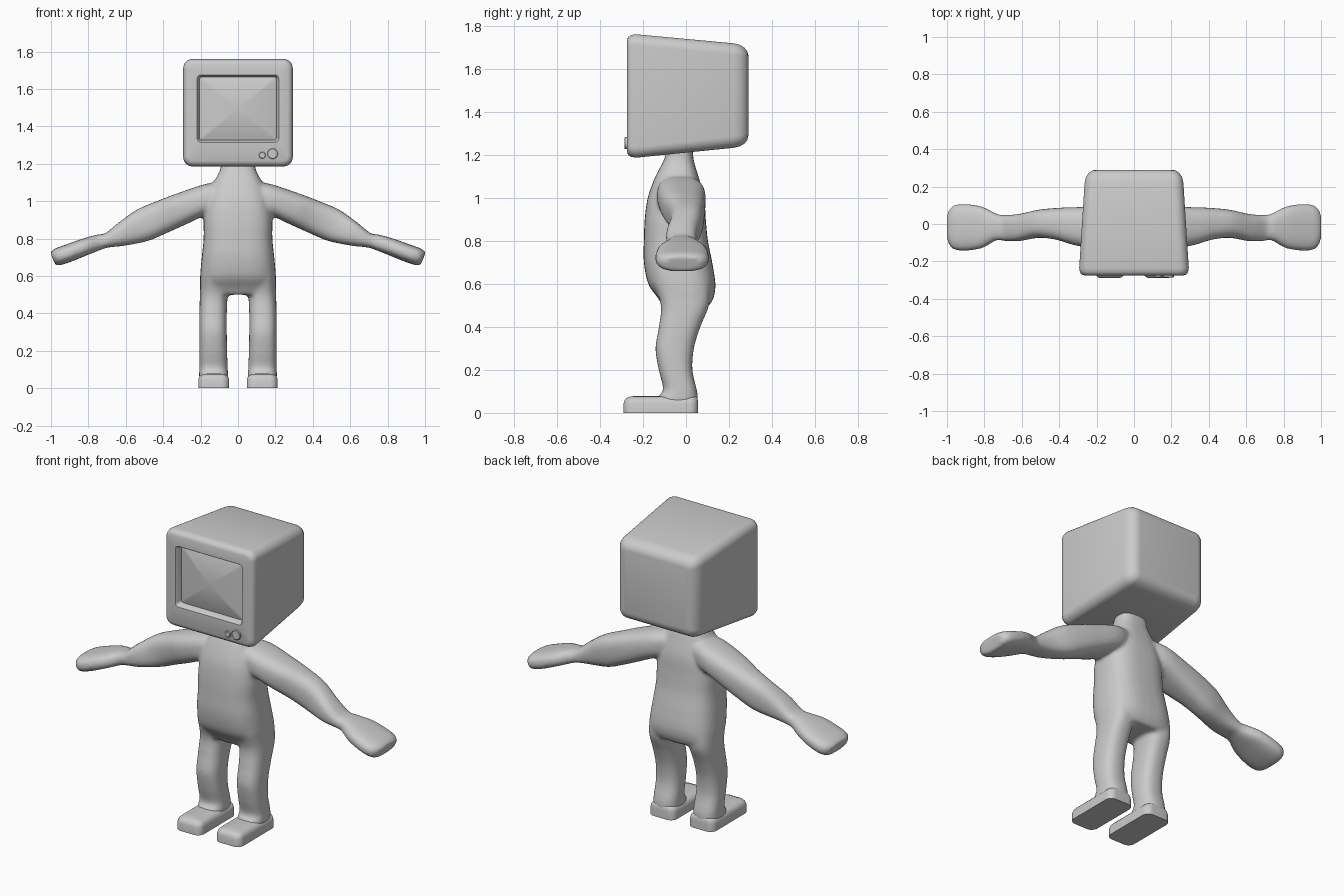
import bpy, bmesh, math
from mathutils import Vector

if "Cube" in bpy.data.objects:
    bpy.data.objects.remove(bpy.data.objects["Cube"])

grey = bpy.data.materials.new("plain grey")
grey.diffuse_color = (0.6, 0.6, 0.6, 1)
grey.use_nodes = True
grey.node_tree.nodes["Principled BSDF"].inputs["Base Color"].default_value = grey.diffuse_color


def bridge(bm, rings):
    """Skin a list of equal point rings and cap both ends."""
    loops = [[bm.verts.new(p) for p in ring] for ring in rings]
    n = len(loops[0])
    for a, b in zip(loops, loops[1:]):
        for i in range(n):
            j = (i + 1) % n
            bm.faces.new((a[i], a[j], b[j], b[i]))
    bm.faces.new(loops[0])
    bm.faces.new(loops[-1])


def finish(name, bm, angle=35):
    bmesh.ops.recalc_face_normals(bm, faces=bm.faces)
    me = bpy.data.meshes.new(name)
    bm.to_mesh(me)
    bm.free()
    ob = bpy.data.objects.new(name, me)
    bpy.context.collection.objects.link(ob)
    me.materials.append(grey)
    bpy.ops.object.select_all(action='DESELECT')
    ob.select_set(True)
    bpy.context.view_layer.objects.active = ob
    bpy.ops.object.shade_smooth_by_angle(angle=math.radians(angle))
    return ob


def spline(keys, steps=5):
    """Catmull-Rom interpolation of section parameters."""
    k = [Vector(v) for v in keys]
    out = []
    for i in range(len(k) - 1):
        p0, p1, p2, p3 = k[max(i - 1, 0)], k[i], k[i + 1], k[min(i + 2, len(k) - 1)]
        for s in range(steps):
            t = s / steps
            out.append(0.5 * (2 * p1 + (p2 - p0) * t + (2 * p0 - 5 * p1 + 4 * p2 - p3) * t * t
                              + (3 * p1 - p0 - 3 * p2 + p3) * t ** 3))
    return out + [k[-1]]


def limb(bm, keys, side=1, power=2.5):
    """Sections: (xa, za, xb, zb, y0, y1) across the limb, as superellipses."""
    rings = []
    for xa, za, xb, zb, y0, y1 in spline(keys):
        ring = []
        for i in range(32):
            t = 2 * math.pi * i / 32
            c, s = math.cos(t), math.sin(t)
            u = 0.5 + 0.5 * math.copysign(abs(c) ** (2 / power), c)
            v = 0.5 + 0.5 * math.copysign(abs(s) ** (2 / power), s)
            ring.append((side * (xa + (xb - xa) * u), y0 + (y1 - y0) * v, za + (zb - za) * u))
        rings.append(ring)
    bridge(bm, rings)


def round_rect(u0, u1, v0, v1, r, m=8):
    pts = []
    for q, (cu, cv) in enumerate(((u1 - r, v1 - r), (u0 + r, v1 - r), (u0 + r, v0 + r), (u1 - r, v0 + r))):
        for i in range(m + 1):
            t = math.pi / 2 * (q + i / m)
            pts.append((cu + r * math.cos(t), cv + r * math.sin(t)))
    return pts


# body: torso, arms and legs fused into one smooth skin
bm = bmesh.new()
torso = [(1.24, .088, -.085, .03), (1.17, .095, -.105, .037), (1.10, .13, -.142, .058),
         (1.0, .168, -.178, .085), (.9, .183, -.192, .092), (.8, .184, -.196, .102),
         (.7, .194, -.196, .122), (.6, .203, -.176, .137), (.54, .203, -.135, .13), (.5, .19, -.11, .11)]
limb(bm, [(-w, z, w, z, y0, y1) for z, w, y0, y1 in torso], power=2.8)
arm = [(.04, 1.10, .07, .95, -.11, .05), (.16, 1.095, .17, .925, -.135, .088),
       (.33, 1.04, .28, .875, -.116, .09), (.44, .998, .38, .83, -.085, .086),
       (.54, .955, .48, .788, -.074, .076), (.635, .888, .60, .763, -.092, .053),
       (.71, .828, .69, .753, -.09, .049), (.75, .822, .725, .743, -.088, .056),
       (.83, .80, .80, .714, -.13, .094), (.92, .768, .885, .679, -.143, .107),
       (.977, .747, .947, .659, -.136, .1), (1.004, .727, .976, .657, -.105, .07)]
leg = [(.045, .6, .2, .6, -.15, .11), (.055, .5, .204, .5, -.117, .107), (.06, .4, .206, .4, -.126, .067),
       (.06, .3, .206, .3, -.142, .037), (.058, .2, .206, .2, -.127, .03), (.055, .11, .207, .11, -.106, .05),
       (.053, .075, .208, .075, -.13, .055), (.053, .04, .208, .04, -.13, .055)]
for side in (-1, 1):
    limb(bm, arm, side, 2.7)
    limb(bm, leg, side, 2.6)
body = finish("body", bm)
skin = body.modifiers.new("fuse", 'REMESH')
skin.mode = 'VOXEL'
skin.voxel_size = 0.01
skin.use_smooth_shade = True
relax = body.modifiers.new("relax", 'SMOOTH')
relax.factor = 0.5
relax.iterations = 10

# feet: flat soles with rounded tops
for side, label in ((-1, "left"), (1, "right")):
    bm = bmesh.new()
    rings = []
    for z, d in ((0, 0), (.045, 0), (.06, .005), (.07, .014), (.076, .03), (.079, .06)):
        outline = round_rect(.047 + d, .212 - d, -.29 + d, .056 - d * .3, max(.04 - d * .5, .01))
        rings.append([(side * u, v, z) for u, v in outline])
    bridge(bm, rings)
    finish(label + "_foot", bm)

# head: box tapering to the back, with a recessed, bulging screen in front
bm = bmesh.new()
head = [(.29, .205, 1.29, 1.66, .02), (.285, .225, 1.268, 1.68, .03), (.272, .243, 1.252, 1.697, .045),
        (.25, .257, 1.239, 1.711, .05), (.22, .264, 1.232, 1.718, .055), (-.235, .293, 1.186, 1.76, .05),
        (-.257, .289, 1.191, 1.755, .048), (-.269, .281, 1.199, 1.747, .042), (-.275, .265, 1.215, 1.731, .03),
        (-.275, .218, 1.315, 1.675, .02), (-.27, .214, 1.319, 1.671, .018), (-.235, .206, 1.326, 1.664, .015)]
rings = [[(u, y, v) for u, v in round_rect(-w, w, z0, z1, r)] for y, w, z0, z1, r in head]
for k in (.9, .75, .55, .35, .15, .02):
    rings.append([(u, -.235 - .028 * (1 - k * k), v)
                  for u, v in round_rect(-.206 * k, .206 * k, 1.495 - .169 * k, 1.495 + .169 * k, .015 * k)])
bridge(bm, rings)
finish("head_box", bm, 40)

# two round knobs below the screen
for name, x, z, r in (("small_knob", .13, 1.245, .018), ("large_knob", .185, 1.254, .028)):
    bm = bmesh.new()
    rings = []
    for y, rad in ((-.26, r), (-.283, r), (-.286, r - .003)):
        rings.append([(x + rad * math.cos(i * math.pi / 16), y, z + rad * math.sin(i * math.pi / 16))
                      for i in range(32)])
    bridge(bm, rings)
    finish(name, bm)
